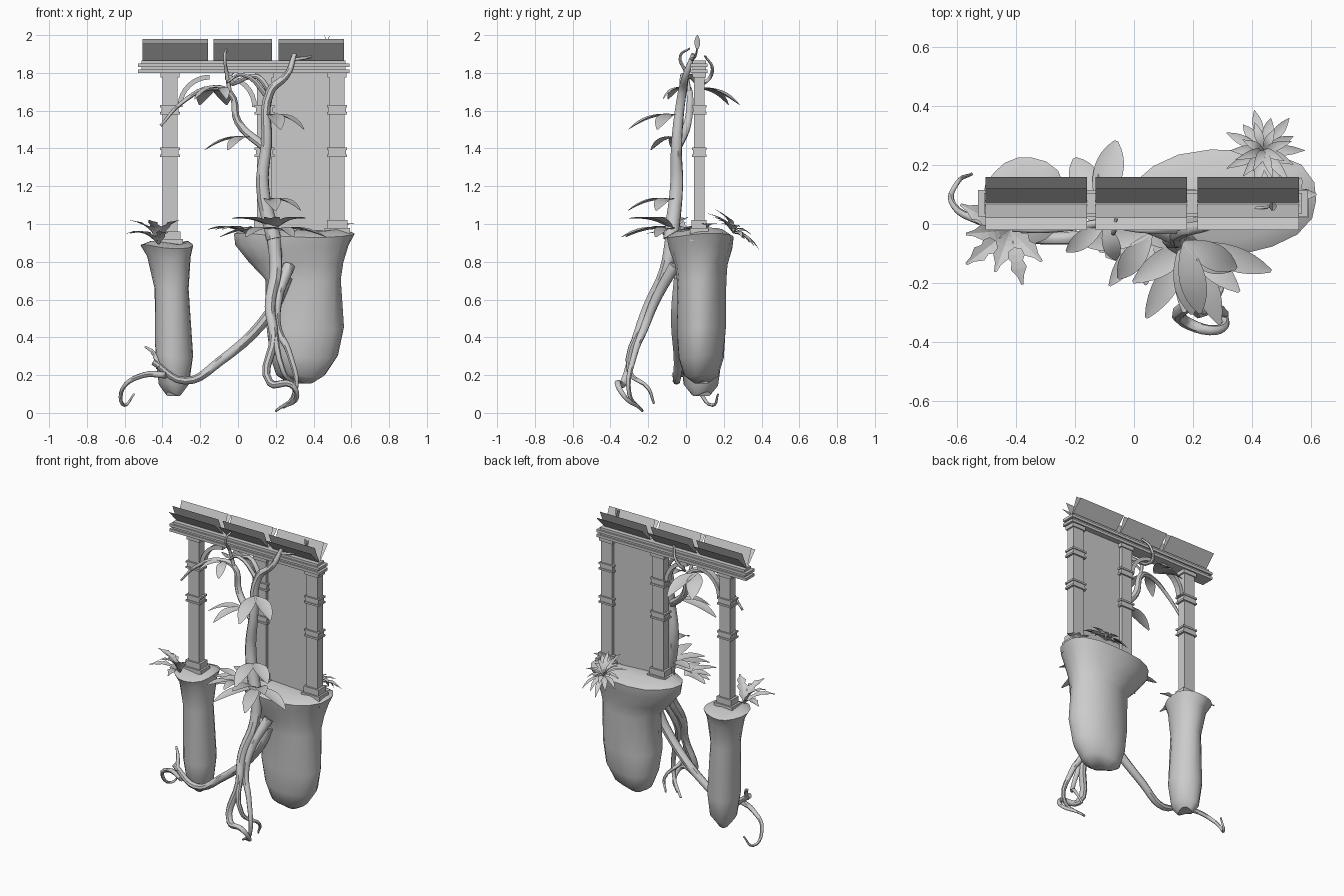
import bpy
import bmesh
from math import sin, cos, pi
from mathutils import Vector

cube = bpy.data.objects.get("Cube")
if cube:
    bpy.data.objects.remove(cube, do_unlink=True)

shade = (.6, .6, .6, 1)
grey = bpy.data.materials.new("stone_grey")
grey.use_nodes = True
grey.diffuse_color = shade
grey.node_tree.nodes["Principled BSDF"].inputs["Base Color"].default_value = shade


def link(name, data, smooth=False):
    data.materials.append(grey)
    obj = bpy.data.objects.new(name, data)
    bpy.context.collection.objects.link(obj)
    bpy.ops.object.select_all(action="DESELECT")
    obj.select_set(True)
    bpy.context.view_layer.objects.active = obj
    if isinstance(data, bpy.types.Curve):
        bpy.ops.object.convert(target="MESH")
    if smooth:
        bpy.ops.object.shade_smooth_by_angle(angle=pi / 4)


def finish(name, bm, smooth=False, solid=True):
    if solid:
        bmesh.ops.recalc_face_normals(bm, faces=bm.faces[:])
    mesh = bpy.data.meshes.new(name)
    bm.to_mesh(mesh)
    bm.free()
    link(name, mesh, smooth)


def add_box(bm, left, right, middle, half_depth, bottom, top):
    for v in bmesh.ops.create_cube(bm, size=1)["verts"]:
        v.co = ((left + right) / 2 + v.co.x * (right - left),
                middle + v.co.y * 2 * half_depth,
                (bottom + top) / 2 + v.co.z * (top - bottom))


def bridge(bm, rings):
    """Close a row of equal rings into a capped solid."""
    for low, high in zip(rings, rings[1:]):
        for i in range(len(low)):
            bm.faces.new((low[i - 1], low[i], high[i], high[i - 1]))
    bm.faces.new(rings[0])
    bm.faces.new(rings[-1])


def rock(name, middle, rows, sides=18):
    """Loft wobbly ovals given as height, centre, half width, half depth."""
    bm = bmesh.new()
    rings = []
    for z, x, half_width, half_depth in rows:
        ring = []
        for i in range(sides):
            angle = 2 * pi * i / sides
            swell = 1 + sin(3 * angle + z * 6) / 30 + sin(5 * angle - z * 9) / 50
            ring.append(bm.verts.new((x + swell * cos(angle) * half_width,
                                      middle + swell * sin(angle) * half_depth,
                                      z + sin(2 * angle + z) / 90)))
        rings.append(ring)
    bridge(bm, rings)
    finish(name, bm, smooth=True)


def limb(name, start, end, *points):
    """Tapered round tube through the points."""
    curve = bpy.data.curves.new(name, "CURVE")
    curve.dimensions = "3D"
    curve.bevel_depth = 1
    curve.bevel_resolution = 2
    curve.resolution_u = 5
    curve.use_fill_caps = True
    spline = curve.splines.new("BEZIER")
    spline.bezier_points.add(len(points) - 1)
    for i, (knot, place) in enumerate(zip(spline.bezier_points, points)):
        knot.co = place
        knot.radius = start + (end - start) * i / (len(points) - 1)
        knot.handle_left_type = knot.handle_right_type = "AUTO"
    link(name, curve, smooth=True)


def add_leaf(bm, base, tip, width, arch, jagged, point, steps=8):
    """Folded blade from base to tip, bowed upward by arch; a higher point makes it sharper."""
    side = (tip - base).cross(Vector((0, 0, 1))).normalized()
    up = side.cross(tip - base).normalized()
    rows = []
    for i in range(steps + 1):
        t = i / steps
        mid = base.lerp(tip, t) + up * arch * sin(pi * t)
        half = width / 2 * max(.05, sin(pi * t)) ** point * (1 - jagged * (i % 2))
        edge = up * half * .3
        rows.append([bm.verts.new(p) for p in (mid - side * half + edge, mid, mid + side * half + edge)])
    for a, b in zip(rows, rows[1:]):
        for k in range(2):
            bm.faces.new((a[k], a[k + 1], b[k + 1], b[k]))


def fan(name, base, first, last, count, reach, rise, width, arch=.02, flutter=0, tilt=0, jagged=0, point=.7):
    """Leaves spread between two headings, given in half turns; every other one is shorter."""
    bm = bmesh.new()
    base = Vector(base)
    for i in range(count):
        angle = pi * (first + (last - first) * i / (count - 1))
        length = reach * (1 - .2 * (i % 2))
        height = rise + flutter * (i % 2) - tilt * length * sin(angle)
        tip = base + Vector((length * cos(angle), length * sin(angle), height))
        add_leaf(bm, base, tip, width, arch, jagged, point)
    finish(name, bm, smooth=not jagged, solid=False)


# Hanging rocks
rock("large_rock", .08, (
    (.165, .33, .07, .04), (.2, .33, .13, .09), (.3, .345, .18, .12), (.45, .35, .205, .13),
    (.7, .35, .2, .13), (.79, .32, .25, .14), (.88, .3, .3, .17), (.94, .31, .32, .18), (.97, .31, .25, .13)))
rock("small_rock", .08, (
    (.1, -.34, .04, .05), (.15, -.34, .08, .09), (.3, -.34, .1, .11), (.65, -.35, .09, .1),
    (.82, -.36, .115, .12), (.88, -.37, .14, .15), (.9, -.36, .1, .1)))

# Columns with feet, stepped bands and capitals, all on one depth line
MID = .07
TOP = 1.81
for name, x, foot in (("left_column", -.36, .87), ("middle_column", .14, .93), ("right_column", .525, .93)):
    bm = bmesh.new()

    def block(half, bottom, height):
        add_box(bm, x - half, x + half, MID, half * .72, bottom, bottom + height)

    block(.04, foot, TOP - foot)
    block(.068, foot - .02, .07)
    block(.055, foot + .05, .04)
    block(.05, TOP - .035, .03)
    for z in (1.38, 1.605):
        block(.046, z - .025, .05)
        for lip in (z - .024, z + .012):
            block(.053, lip, .012)
    finish(name, bm)

# Wall panel between the right pair of columns
bm = bmesh.new()
add_box(bm, .17, .5, MID, .008, .94, TOP)
finish("wall_panel", bm)

# Stepped lintel
bm = bmesh.new()
for i, inset in enumerate((0, .02, 0, .02)):
    bottom = TOP - .01 + i * .016
    add_box(bm, inset - .53, .59 - inset, MID, .045 - inset / 2, bottom, bottom + .018)
finish("lintel", bm)

# Roof panels: a wide valley with a steeper one nested inside it
bm = bmesh.new()
for left, right in ((-.505, -.16), (-.13, .18), (.215, .56)):
    for spread, top in ((.09, 1.955), (.05, 1.98)):
        for y in (MID - spread, MID + spread):
            bm.faces.new([bm.verts.new(p) for p in (
                (left, MID, TOP + .05), (right, MID, TOP + .05), (right, y, top), (left, y, top))])
finish("roof_panels", bm, solid=False)

# Curved brackets in the open bay
for name, x, way in (("left_bracket", -.32, 1), ("right_bracket", .1, -1)):
    bm = bmesh.new()
    outer, inner, front, back = .17, .145, MID - .02, MID + .02
    rings = []
    for i in range(9):
        angle = pi * i / 16
        rings.append([bm.verts.new((x + way * (outer - r * cos(angle)), y, 1.62 + r * sin(angle)))
                      for r, y in ((outer, front), (inner, front), (inner, back), (outer, back))])
    bridge(bm, rings)
    finish(name, bm)

# Trunk and branches
limb("trunk", .042, .012, (.19, -.08, .92), (.13, -.05, 1.2), (.15, -.05, 1.42),
     (.17, -.02, 1.7), (.26, 0, 1.79), (.3, .04, 1.9))
limb("long_branch", .025, .007, (.15, -.05, 1.4), (0, .01, 1.54), (-.04, .02, 1.69),
     (-.14, 0, 1.72), (-.3, -.02, 1.64), (-.41, -.02, 1.52))
limb("upright_branch", .012, .005, (-.04, .02, 1.68), (-.06, 0, 1.8), (-.07, -.03, 1.89), (-.06, .02, 1.93))
limb("curling_branch", .016, .006, (.17, -.01, 1.7), (.1, .01, 1.78), (-.05, .1, 1.75),
     (-.02, .14, 1.82), (.02, .1, 1.89))
limb("side_branch", .014, .006, (.17, -.02, 1.66), (.02, -.02, 1.79), (-.06, -.01, 1.75))
limb("roof_twig", .009, .004, (.29, .03, 1.87), (.4, .05, 1.89), (.47, .06, 1.93))

# Roots
limb("front_root", .038, .008, (.19, -.07, .94), (.2, -.11, .75), (.17, -.2, .56), (.19, -.26, .4),
     (.17, -.33, .16), (.28, -.36, .15), (.31, -.32, .08), (.24, -.25, .03))
limb("side_root", .032, .007, (.27, -.06, .78), (.21, -.16, .6), (.21, -.22, .45),
     (.27, -.27, .32), (.3, -.3, .1), (.2, -.23, .01))
limb("thin_root", .018, .006, (.18, -.21, .53), (.24, -.3, .22), (.3, -.2, .13), (.27, -.17, .05))
limb("long_root", .034, .016, (.26, -.03, .72), (.17, -.05, .53), (-.1, -.04, .27),
     (-.28, -.05, .17), (-.45, -.04, .27))
limb("upper_root_tip", .015, .006, (-.42, -.05, .24), (-.45, 0, .32), (-.49, .04, .35))
limb("lower_root_tip", .018, .005, (-.38, -.06, .2), (-.5, 0, .2), (-.61, .06, .13),
     (-.6, .14, .04), (-.55, .17, .1))

# Broad leaves around the trunk foot and rock edges
fan("trunk_foot_leaves", (.19, -.07, .97), -.1, -1.1, 8, .29, -.04, .085, flutter=.1)
fan("ledge_leaves", (.04, -.04, .95), .9, 1.5, 4, .21, .02, .065)
fan("edge_leaves", (.54, .1, .95), 0, .7, 3, .08, .05, .04)

# Paired leaves on the trunk and branches
fan("low_trunk_leaves", (.16, -.07, 1.13), -.45, -.15, 2, .24, -.06, .09)
fan("high_trunk_leaves", (.17, -.06, 1.58), -.43, -.15, 2, .25, -.08, .09)
fan("middle_leaves", (.06, -.03, 1.46), 1.05, 1.3, 2, .24, -.07, .08)
fan("back_leaves", (-.12, .05, 1.72), .42, .64, 2, .24, -.09, .1)
fan("arch_leaves", (-.1, 0, 1.72), 1.2, 1.6, 2, .16, -.06, .06)
fan("roof_sprout", (.47, .06, 1.92), 0, 1, 2, .015, .08, .03, arch=0)

# Notched leaves on the small rock
fan("notched_leaves", (-.42, -.02, .89), .85, 1.75, 6, .19, .06, .07, arch=.03, flutter=.07, jagged=.4)

# Spiky rosette on the back edge, tilted outward
heart = (.44, .25, .95)
fan("outer_spikes", heart, 0, 1.86, 14, .14, .01, .035, tilt=.7, point=1)
fan("inner_spikes", heart, .1, 1.85, 8, .1, .06, .03, tilt=.7, point=1)
